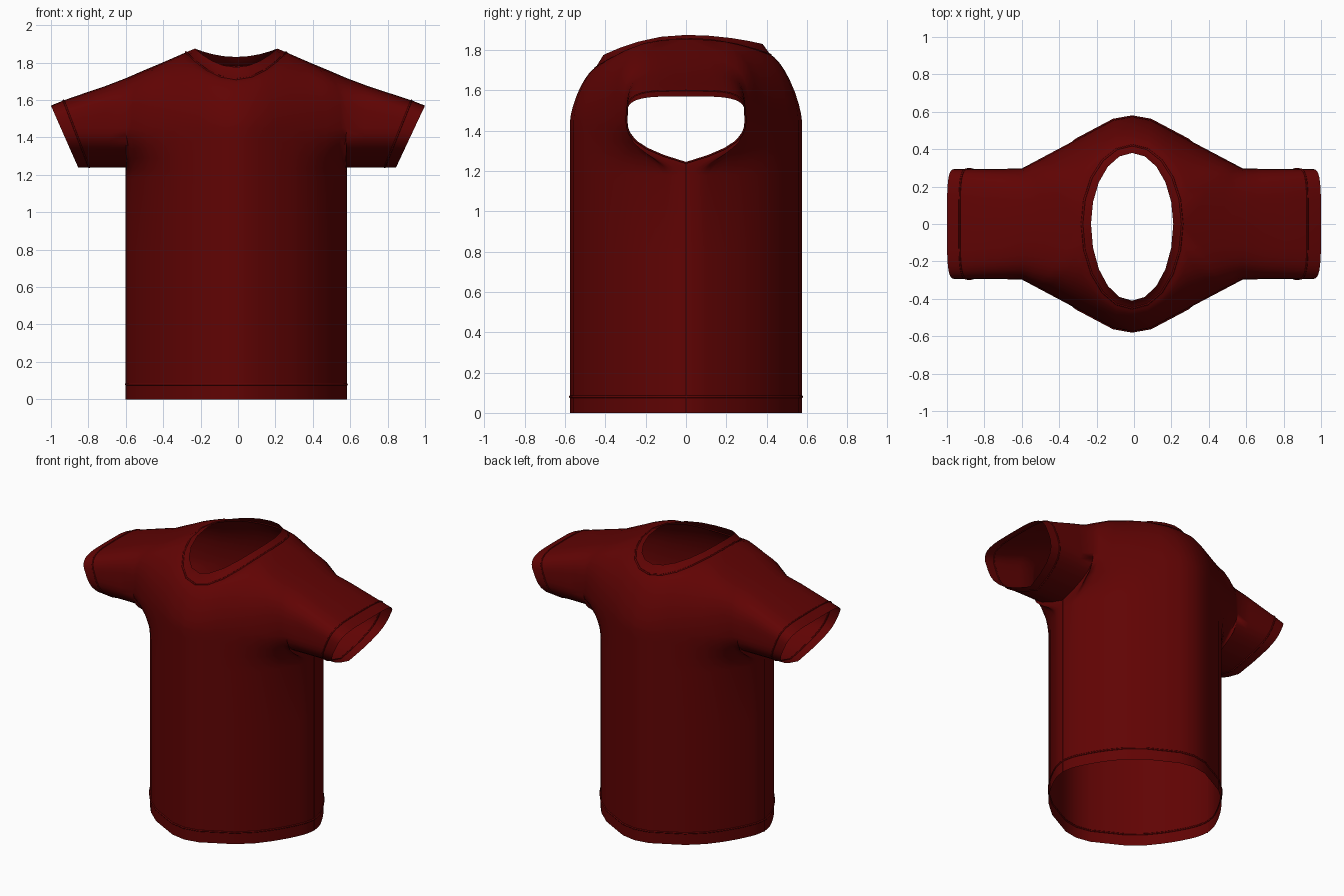
import bpy, bmesh
from math import sin, cos, pi, radians
from mathutils import Vector

cube = bpy.data.objects.get("Cube")
if cube:
    bpy.data.objects.remove(cube)


def material(name, rgb):
    m = bpy.data.materials.new(name)
    m.use_nodes = True
    m.diffuse_color = (*rgb, 1)
    bsdf = m.node_tree.nodes["Principled BSDF"]
    bsdf.inputs["Base Color"].default_value = (*rgb, 1)
    bsdf.inputs["Roughness"].default_value = 0.8
    return m


FABRIC = material("dark red fabric", (0.118, 0.001, 0.001))

SIDE_Z, PIT_Z, WAIST_Z, HEM_Z = 1.45, 1.24, 1.18, 0.08
ARCH, UNDER, BLEND = 8, 6, 5
SLEEVE_HALF = 0.295


def chest_depth(x):
    """Half depth of the torso at sleeve height."""
    return min(0.575 - 0.15 * x, 0.61 - 0.53 * x)


def waist_depth(x):
    """Half depth of the rounder torso below the sleeves."""
    return min(chest_depth(x), 0.575 * (1 - (x / 0.6) ** 2) ** 0.78)


def arch(start, end, power):
    """Rounded section from the shoulder line or collar to the widest line."""
    pts = []
    for i in range(ARCH + 1):
        t = i / ARCH * pi / 2
        s, c = sin(t), max(cos(t), 0)
        pts.append(Vector((start[0] + (end[0] - start[0]) * s * s,
                           start[1] + (end[1] - start[1]) * s ** power,
                           end[2] + (start[2] - end[2]) * c ** power)))
    return pts


def underarm(x, half):
    """Lower half of a sleeve section, ending at the underarm line."""
    pts = []
    for i in range(1, UNDER + 1):
        f = i / UNDER
        pts.append(Vector((x, -half * (1 - f ** 2.6), SIDE_Z + (PIT_Z - SIDE_Z) * f)))
    return pts


def drop(top, x, y):
    """Column that narrows from the chest to the waist, then hangs straight."""
    pts = []
    for i in range(BLEND + 1):
        k = i / BLEND
        w = k * k * (3 - 2 * k)
        pts.append(Vector((top.x + (x - top.x) * w, top.y + (y - top.y) * w,
                           top.z + (WAIST_Z - top.z) * k)))
    return pts + [Vector((x, y, z)) for z in (0.8, 0.4, HEM_Z, 0)]


def quarter(back):
    """Patches and stitch paths for the model's left, as facing the front (-y)."""
    rim_y, rim_z = (0.38, 1.83) if back else (0.41, 1.775)
    col_y, col_z = (0.42, 1.775) if back else (0.45, 1.71)
    rim, collar, torso = [], [], []
    # neck columns
    for i, x_end in enumerate((0, 0.1, 0.2, 0.3, 0.4, 0.48)):
        a = radians(90 - 18 * i)
        s, c = sin(a), cos(a) if i else 0
        rim.append(Vector((0.22 * c, -rim_y * s, 1.875 + (rim_z - 1.875) * s ** 2)))
        start = Vector((0.268 * c, -col_y * s, 1.855 + (col_z - 1.855) * s ** 2))
        collar.append(start)
        torso.append(arch(start, (x_end, -chest_depth(x_end), SIDE_Z), 1.4 - 0.14 * i))
    # shoulder columns
    for x0, z0, x1 in ((0.38, 1.806, 0.52), (0.49, 1.76, 0.56), (0.59, 1.717, 0.59)):
        torso.append(arch((x0, 0, z0), (x1, -chest_depth(x1), SIDE_Z), 0.58))
    # torso below the sleeves, rounded towards the side
    lower = []
    for col in torso:
        x = col[-1].x - 0.04 * max(0, col[-1].x - 0.4) / 0.19
        lower.append(drop(col[-1], x, -waist_depth(x)))
    joint = underarm(0.59, chest_depth(0.59))
    for i, p in enumerate(joint):
        f = (i + 1) / UNDER
        x = 0.55 + 0.04 * f ** 0.6
        lower.append(drop(p, x, -waist_depth(x) * (1 - f ** 5)))
    # sleeve columns, leaning outward towards the cuff
    sleeve = [torso[-1] + joint]
    for x, z, lean in ((0.70, 1.675, 0.03), (0.82, 1.635, 0.08), (0.93, 1.598, 0.14), (1.0, 1.57, 0.15)):
        col = arch((x, 0, z), (x, -SLEEVE_HALF, SIDE_Z), 0.5) + underarm(x, SLEEVE_HALF)
        for p in col:
            p.x -= lean * (z - p.z) / (z - PIT_Z)
        sleeve.append(col)
    patches = [[rim, collar], torso, lower, sleeve]
    paths = {"collar": collar, "hem": [c[-2] for c in lower],
             "cuff": sleeve[-2], "side": lower[-1]}
    return patches, paths


def place(p, sx, sy):
    x = p.x * sx
    return Vector((x - 0.01 * (1 - min(1, abs(x)) ** 4), p.y * sy, p.z))


# shirt fabric from four mirrored quarters
bm = bmesh.new()
for sy, back in ((1, False), (-1, True)):
    patches, _ = quarter(back)
    for sx in (1, -1):
        for grid in patches:
            rows = [[bm.verts.new(place(p, sx, sy)) for p in row] for row in grid]
            for a, b in zip(rows, rows[1:]):
                for i in range(len(a) - 1):
                    bm.faces.new((a[i], a[i + 1], b[i + 1], b[i]))
bmesh.ops.remove_doubles(bm, verts=bm.verts, dist=0.0008)
bmesh.ops.recalc_face_normals(bm, faces=bm.faces)
# an open sheet: make the front face outward
probe = min(bm.faces, key=lambda f: (f.calc_center_median() - Vector((0, -0.57, 0.6))).length)
if probe.normal.y > 0:
    bmesh.ops.reverse_faces(bm, faces=bm.faces)
mesh = bpy.data.meshes.new("shirt_fabric")
bm.to_mesh(mesh)
bm.free()
mesh.materials.append(FABRIC)
shirt = bpy.data.objects.new("shirt_fabric", mesh)
bpy.context.collection.objects.link(shirt)
bpy.context.view_layer.objects.active = shirt
shirt.select_set(True)
bpy.ops.object.shade_smooth_by_angle(angle=radians(72))


def seam(name, points, closed, radius):
    """Thin stitched cord along a path."""
    curve = bpy.data.curves.new(name, "CURVE")
    curve.dimensions = "3D"
    curve.bevel_depth = radius
    curve.bevel_resolution = 1
    spline = curve.splines.new("POLY")
    spline.points.add(len(points) - 1)
    for sp, p in zip(spline.points, points):
        sp.co = (*p, 1)
    spline.use_cyclic_u = closed
    curve.materials.append(FABRIC)
    bpy.context.collection.objects.link(bpy.data.objects.new(name, curve))


front, rear = quarter(False)[1], quarter(True)[1]

# collar and hem stitching go all the way round
for name in ("collar", "hem"):
    f, r = front[name], rear[name]
    loop = [place(p, 1, 1) for p in f] + [place(p, 1, -1) for p in r[-2::-1]]
    loop += [place(p, -1, -1) for p in r[1:]] + [place(p, -1, 1) for p in f[-2:0:-1]]
    seam(name + "_stitching", loop, True, 0.006)

# cuff stitching and side seams
for sx, side in ((1, "left"), (-1, "right")):
    f, r = front["cuff"], rear["cuff"]
    loop = [place(p, sx, 1) for p in f] + [place(p, sx, -1) for p in r[-2:0:-1]]
    seam(side + "_cuff_stitching", loop, True, 0.005)
    seam(side + "_side_seam", [place(p, sx, 1) for p in front["side"]], False, 0.0025)
